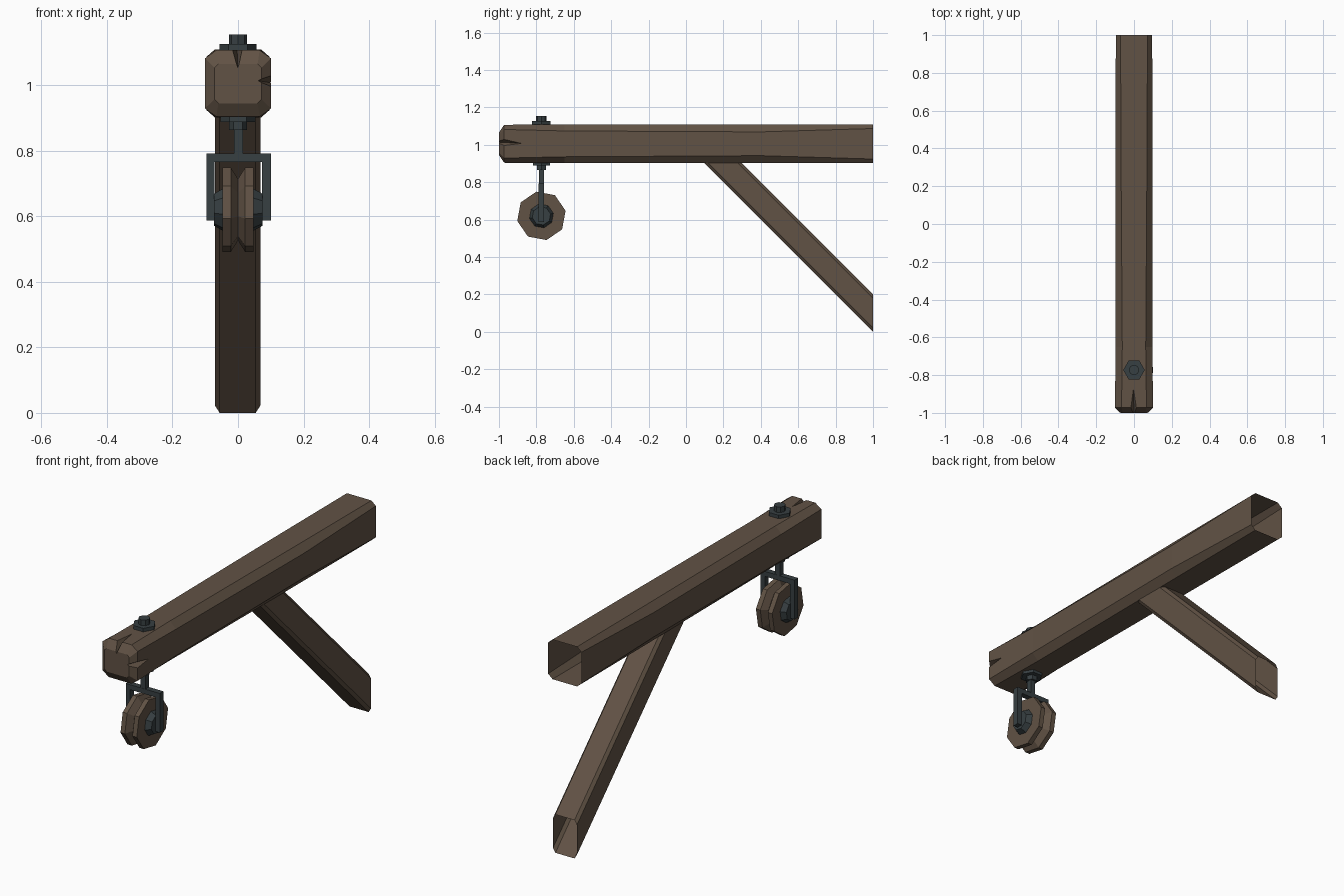
import bpy, bmesh, math

if "Cube" in bpy.data.objects:
    bpy.data.objects.remove(bpy.data.objects["Cube"])


def material(name, rgb):
    m = bpy.data.materials.new(name)
    m.diffuse_color = (*rgb, 1)
    m.use_nodes = True
    m.node_tree.nodes["Principled BSDF"].inputs["Base Color"].default_value = m.diffuse_color
    return m


wood = material("weathered wood", (0.12, 0.085, 0.059))
metal = material("dark iron", (0.038, 0.05, 0.054))


def loft(name, rings, mat, cap_start=True, cap_end=True):
    """Join rings with equal point counts into a flat shaded skin."""
    bm = bmesh.new()
    vs = [[bm.verts.new(p) for p in ring] for ring in rings]
    n = len(vs[0])
    for a, b in zip(vs, vs[1:]):
        for i in range(n):
            j = (i + 1) % n
            bm.faces.new((a[i], a[j], b[j], b[i]))
    if cap_start:
        bm.faces.new(vs[0][::-1])
    if cap_end:
        bm.faces.new(vs[-1])
    bmesh.ops.recalc_face_normals(bm, faces=bm.faces)
    me = bpy.data.meshes.new(name)
    bm.to_mesh(me)
    bm.free()
    me.materials.append(mat)
    ob = bpy.data.objects.new(name, me)
    bpy.context.collection.objects.link(ob)
    return ob


def octagon(x0, x1, z0, z1, cx, cz):
    """Rectangle with cut corners, as (x, z) points."""
    return [(x0 + cx, z0), (x1 - cx, z0), (x1, z0 + cz), (x1, z1 - cz),
            (x1 - cx, z1), (x0 + cx, z1), (x0, z1 - cz), (x0, z0 + cz)]


def box(name, x, y, z, mat):
    return loft(name, [[(x[0], y[0], h), (x[1], y[0], h), (x[1], y[1], h), (x[0], y[1], h)]
                       for h in z], mat)


def ngon_z(name, r, z0, z1, n, mat):
    """Upright prism on the bolt axis."""
    return loft(name, [[(r * math.cos(2 * math.pi * i / n), BY + r * math.sin(2 * math.pi * i / n), z)
                        for i in range(n)] for z in (z0, z1)], mat)


def turned_x(name, profile, n, start, mat):
    """Low-poly turning about the wheel axle; profile is (x, radius)."""
    return loft(name, [[(x, BY + r * math.cos(start + 2 * math.pi * i / n),
                         WZ + r * math.sin(start + 2 * math.pi * i / n))
                        for i in range(n)] for x, r in profile], mat)


BY, WZ = -0.773, 0.62

# Main beam: hewn log with uneven chamfers and a rounded front end
sections = [
    (-1.0, 0.072, 0.945, 1.065, 0.012, 0.012),
    (-0.972, 0.101, 0.904, 1.107, 0.035, 0.025),
    (-0.65, 0.097, 0.902, 1.108, 0.035, 0.034),
    (0.4, 0.099, 0.902, 1.109, 0.03, 0.04),
    (1.0, 0.096, 0.902, 1.109, 0.025, 0.022)]
beam = loft("main_beam", [[(x, y, z) for x, z in octagon(-w, w, z0, z1, cx, cz)]
                          for y, w, z0, z1, cx, cz in sections], wood)


# Cracks split into the front end
def crack(base, tip):
    cutter = loft("crack_cutter", [base, [tip, tip, tip]], wood)
    bm = bmesh.new()
    bm.from_mesh(cutter.data)
    bmesh.ops.remove_doubles(bm, verts=bm.verts, dist=1e-5)
    bmesh.ops.recalc_face_normals(bm, faces=bm.faces)
    bm.to_mesh(cutter.data)
    bm.free()
    cutter.hide_render = True
    mod = beam.modifiers.new("crack", 'BOOLEAN')
    mod.operation = 'DIFFERENCE'
    mod.solver = 'EXACT'
    mod.object = cutter
    bpy.context.view_layer.objects.active = beam
    bpy.ops.object.modifier_apply(modifier=mod.name)
    bpy.data.objects.remove(cutter)


crack([(-0.035, -1.02, 1.14), (0.03, -1.02, 1.14), (0.0, -1.02, 1.045)], (-0.003, -0.86, 1.112))
crack([(0.13, -1.02, 1.055), (0.13, -1.02, 0.975), (0.055, -1.02, 1.015)], (0.103, -0.87, 1.007))

# The back end of the beam is open
bm = bmesh.new()
bm.from_mesh(beam.data)
ends = [f for f in bm.faces if all(v.co.y > 0.999 for v in f.verts)]
bmesh.ops.delete(bm, geom=ends, context='FACES_ONLY')
bm.to_mesh(beam.data)
bm.free()

# Diagonal brace, cut flat against the beam and upright at the back
cut = octagon(-0.07, 0.068, 0.0, 0.2, 0.014, 0.022)
loft("diagonal_brace", [[(x, 0.095 + w, 0.905) for x, w in cut],
                        [(x, 1.0, w) for x, w in cut]], wood, False, False)

# Bolt through the beam with washers and nuts
ngon_z("top_washer", 0.057, 1.1, 1.126, 6, metal)
ngon_z("top_nut", 0.028, 1.12, 1.155, 8, metal)
ngon_z("bottom_washer", 0.053, 0.888, 0.91, 6, metal)
ngon_z("bottom_nut", 0.028, 0.864, 0.89, 6, metal)
box("hanger_rod", (-0.012, 0.016), (BY - 0.014, BY + 0.014), (0.78, 0.87), metal)

# Forked bracket
d = (BY - 0.015, BY + 0.015)
box("bracket_bar", (-0.096, 0.1), d, (0.766, 0.792), metal)
for side, x in (("left", (-0.096, -0.071)), ("right", (0.074, 0.1))):
    box(side + "_bracket_leg", x, d, (0.587, 0.767), metal)

# Grooved pulley wheel and its hub
turned_x("pulley_wheel", [(-0.047, 0.132), (-0.022, 0.132), (0, 0.096),
                          (0.022, 0.132), (0.047, 0.132)], 8, math.radians(12), wood)
turned_x("pulley_hub", [(-0.073, 0.05), (-0.046, 0.066), (0.046, 0.066), (0.075, 0.05)],
         8, math.radians(12), metal)
